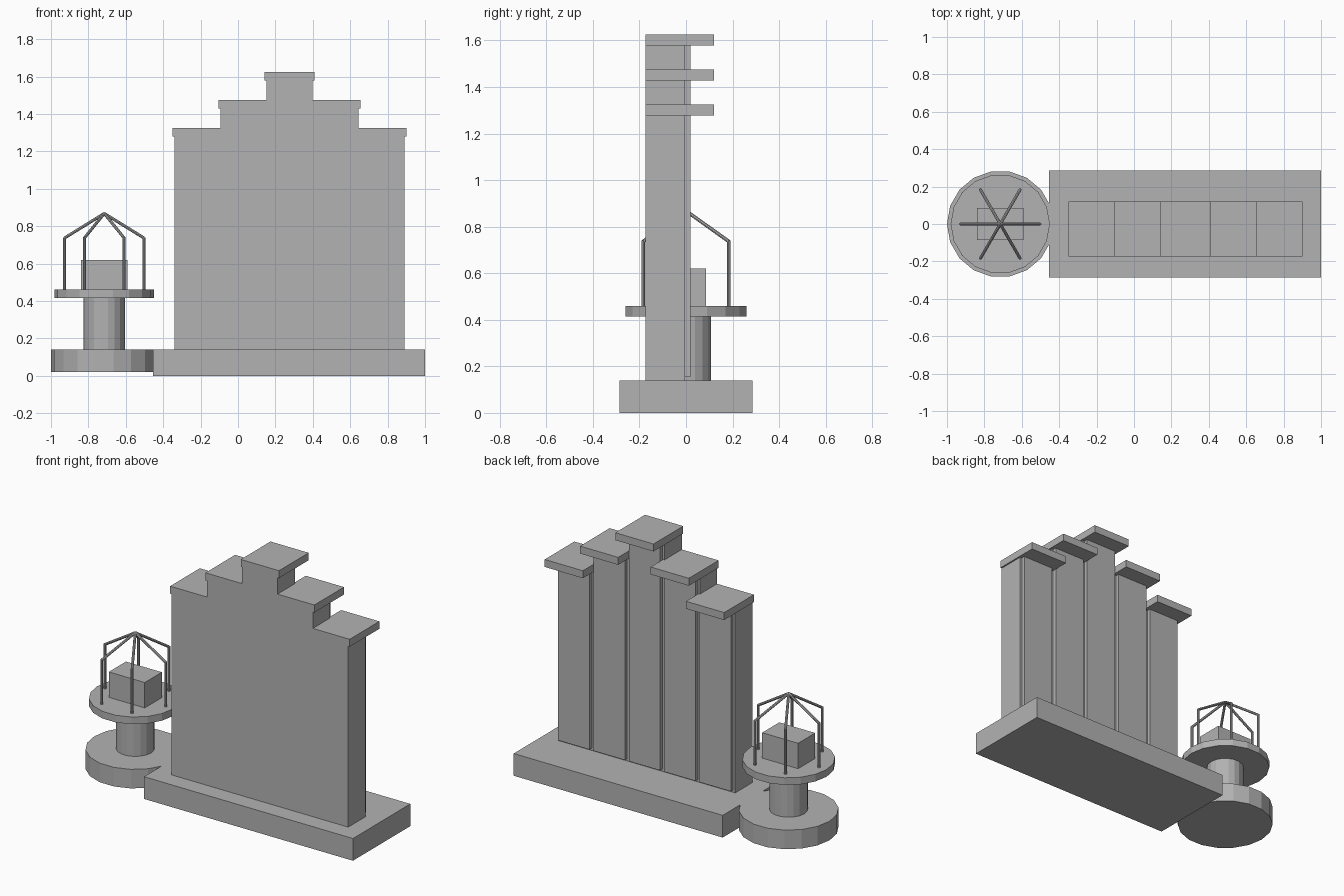
import bpy
from math import cos, sin, pi
from mathutils import Vector

cube = bpy.data.objects.get("Cube")
if cube:
    bpy.data.objects.remove(cube, do_unlink=True)

# Single stone colour
stone = bpy.data.materials.new("stone_grey")
stone.use_nodes = True
GREY = (0.45, 0.45, 0.45, 1)
stone.diffuse_color = GREY
stone.node_tree.nodes["Principled BSDF"].inputs["Base Color"].default_value = GREY


def finish(name):
    ob = bpy.context.object
    ob.name = name
    ob.data.materials.append(stone)
    return ob


def box(name, x, y, z):
    """Box from (min, max) ranges on each axis."""
    bpy.ops.mesh.primitive_cube_add(size=1, location=[sum(r) / 2 for r in (x, y, z)])
    ob = finish(name)
    ob.scale = [r[1] - r[0] for r in (x, y, z)]
    bpy.ops.object.transform_apply(location=False, rotation=False, scale=True)
    return ob


def rod(name, a, b, radius, sides):
    """Cylinder running between two points."""
    a, b = Vector(a), Vector(b)
    bpy.ops.mesh.primitive_cylinder_add(vertices=sides, radius=radius,
                                        depth=(b - a).length, location=(a + b) / 2)
    ob = finish(name)
    ob.rotation_euler = (b - a).to_track_quat("Z", "Y").to_euler()
    return ob


def disc(name, x, radius, z0, z1):
    """Upright round part with a corner pointing along x."""
    ob = rod(name, (x, 0, z0), (x, 0, z1), radius, 18)
    ob.rotation_euler = (0, 0, pi / 2)
    return ob


# Rectangular plinth
BASE_TOP = 0.14
box("plinth", (-0.455, 1), (-0.285, 0.285), (0, BASE_TOP))

# Stepped wall of five capped pillars, each with a raised rear panel
WIDTH, LEFT_EDGE, FRONT, REAR = 0.246, -0.34, -0.175, -0.004
CAP = 0.047
for i, top in enumerate((1.325, 1.475, 1.625, 1.475, 1.325)):
    x0 = LEFT_EDGE + i * WIDTH
    x1 = x0 + WIDTH
    under = top - CAP
    box(f"pillar_{i + 1}", (x0, x1), (FRONT, REAR), (BASE_TOP, under))
    box(f"rear_panel_{i + 1}", (x0 + 0.014, x1 - 0.014), (REAR, 0.02), (0.155, under))
    box(f"cap_{i + 1}", (x0 - 0.01, x1 + 0.01), (FRONT, 0.12), (under, top))

# Round pedestal beside the wall
PX = -0.715
DECK = 0.46
disc("pedestal_foot", PX, 0.285, 0.02, BASE_TOP)
disc("pedestal_column", PX, 0.11, BASE_TOP, 0.415)
disc("pedestal_deck", PX, 0.265, 0.415, DECK)
box("deck_block", (PX - 0.125, PX + 0.125), (-0.085, 0.085), (DECK, 0.62))

# Open canopy of six posts and sloping arms
for k in range(6):
    a = k * pi / 3
    px, py = PX + 0.212 * cos(a), 0.212 * sin(a)
    rod(f"canopy_post_{k + 1}", (px, py, DECK), (px, py, 0.74), 0.008, 8)
    rod(f"canopy_arm_{k + 1}", (px, py, 0.737), (PX, 0, 0.868), 0.008, 8)
